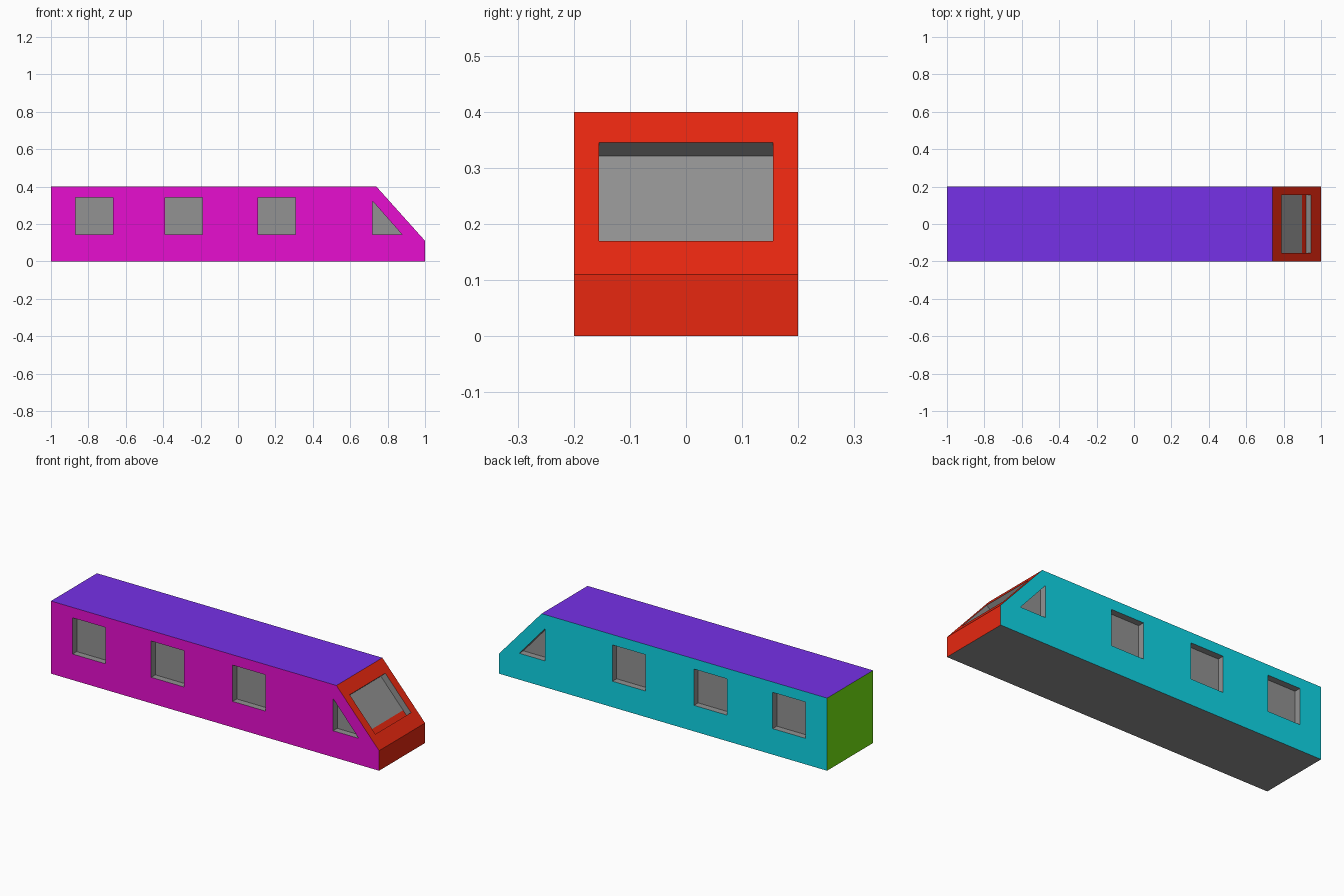
import bpy, bmesh
from mathutils import Vector

if "Cube" in bpy.data.objects:
    bpy.data.objects.remove(bpy.data.objects["Cube"])

HALF_W = 0.2      # half the body width
DEPTH = 0.036     # how far the windows are recessed
SILL = 0.17       # height of the windscreen's lower edge

PALETTE = {
    "grey": (146, 146, 146), "magenta": (236, 15, 212), "teal": (15, 221, 238),
    "purple": (121, 50, 236), "green": (121, 242, 20), "red": (240, 41, 17),
}
NAMES = list(PALETTE)


def to_linear(c):
    c /= 255
    return c / 12.92 if c < 0.04045 else ((c + 0.055) / 1.055) ** 2.4


def add_prism(bm, profile, y0, y1):
    """Extrude an (x, z) profile from y0 to y1."""
    rings = [[bm.verts.new((x, y, z)) for x, z in profile] for y in (y0, y1)]
    bm.faces.new(rings[0])
    bm.faces.new(rings[1][::-1])
    n = len(profile)
    for i in range(n):
        j = (i + 1) % n
        bm.faces.new((rings[0][j], rings[0][i], rings[1][i], rings[1][j]))


def make_object(name, bm):
    bmesh.ops.recalc_face_normals(bm, faces=bm.faces)
    mesh = bpy.data.meshes.new(name)
    bm.to_mesh(mesh)
    bm.free()
    obj = bpy.data.objects.new(name, mesh)
    bpy.context.scene.collection.objects.link(obj)
    return obj


# Car body with a sloping nose
nose_top, nose_low = Vector((0.74, 0.4)), Vector((1.0, 0.11))
bm = bmesh.new()
add_prism(bm, [(-1, 0), (1, 0), nose_low, nose_top, (-1, 0.4)], -HALF_W, HALF_W)
body = make_object("carriage_body", bm)

# Side windows: three squares and a triangle, on both sides
bm = bmesh.new()
windows = [[(x, 0.143), (x + 0.2, 0.143), (x + 0.2, 0.343), (x, 0.343)]
           for x in (-0.868, -0.389, 0.108)]
windows.append([(0.72, 0.145), (0.876, 0.145), (0.72, 0.322)])
for profile in windows:
    for side in (-1, 1):
        add_prism(bm, profile, side * (HALF_W - DEPTH), side * (HALF_W + 0.05))

# Windscreen, cut square to the sloping nose
slope = (nose_low - nose_top).normalized()
normal = Vector((-slope.y, slope.x))


def on_slope(z):
    return nose_top + slope * ((z - nose_top.y) / slope.y)


top, low = on_slope(0.345), on_slope(SILL)
floor_split = low - Vector((DEPTH / normal.x, 0))   # floor point level with the sill
add_prism(bm, [top + normal * 0.03, low + normal * 0.03, low - normal * DEPTH,
               floor_split, top - normal * DEPTH], -0.155, 0.155)
cutter = make_object("window_cutter", bm)
cutter.hide_render = True

# Cut the recesses
cut = body.modifiers.new("windows", "BOOLEAN")
cut.operation, cut.solver, cut.object = "DIFFERENCE", "EXACT", cutter
bpy.context.view_layer.objects.active = body
bpy.ops.object.modifier_apply(modifier=cut.name)
bpy.data.objects.remove(cutter)

# Materials
body.data.materials.clear()
for name, rgb in PALETTE.items():
    mat = bpy.data.materials.new(name)
    mat.diffuse_color = (*[to_linear(c) for c in rgb], 1)
    mat.use_nodes = True
    mat.node_tree.nodes["Principled BSDF"].inputs["Base Color"].default_value = mat.diffuse_color
    body.data.materials.append(mat)


def colour_of(face):
    """Outer skin is coloured by direction, recesses and underside are grey."""
    n, p = face.normal, body.data.vertices[face.vertices[0]].co
    slope_dist = (Vector((p.x, p.z)) - nose_top).dot(normal)
    if n.y < -0.9 and p.y < -HALF_W + 1e-3:
        return "magenta"
    if n.y > 0.9 and p.y > HALF_W - 1e-3:
        return "teal"
    if n.z > 0.9 and p.z > 0.399:
        return "purple"
    if n.x < -0.9 and p.x < -0.999:
        return "green"
    if n.x > 0.9 and p.x > 0.999:
        return "red"
    if n.x > 0.5 and n.z > 0.5 and (abs(slope_dist) < 1e-3 or face.center.z < SILL - 0.005):
        return "red"
    return "grey"


for face in body.data.polygons:
    face.material_index = NAMES.index(colour_of(face))
    face.use_smooth = False
